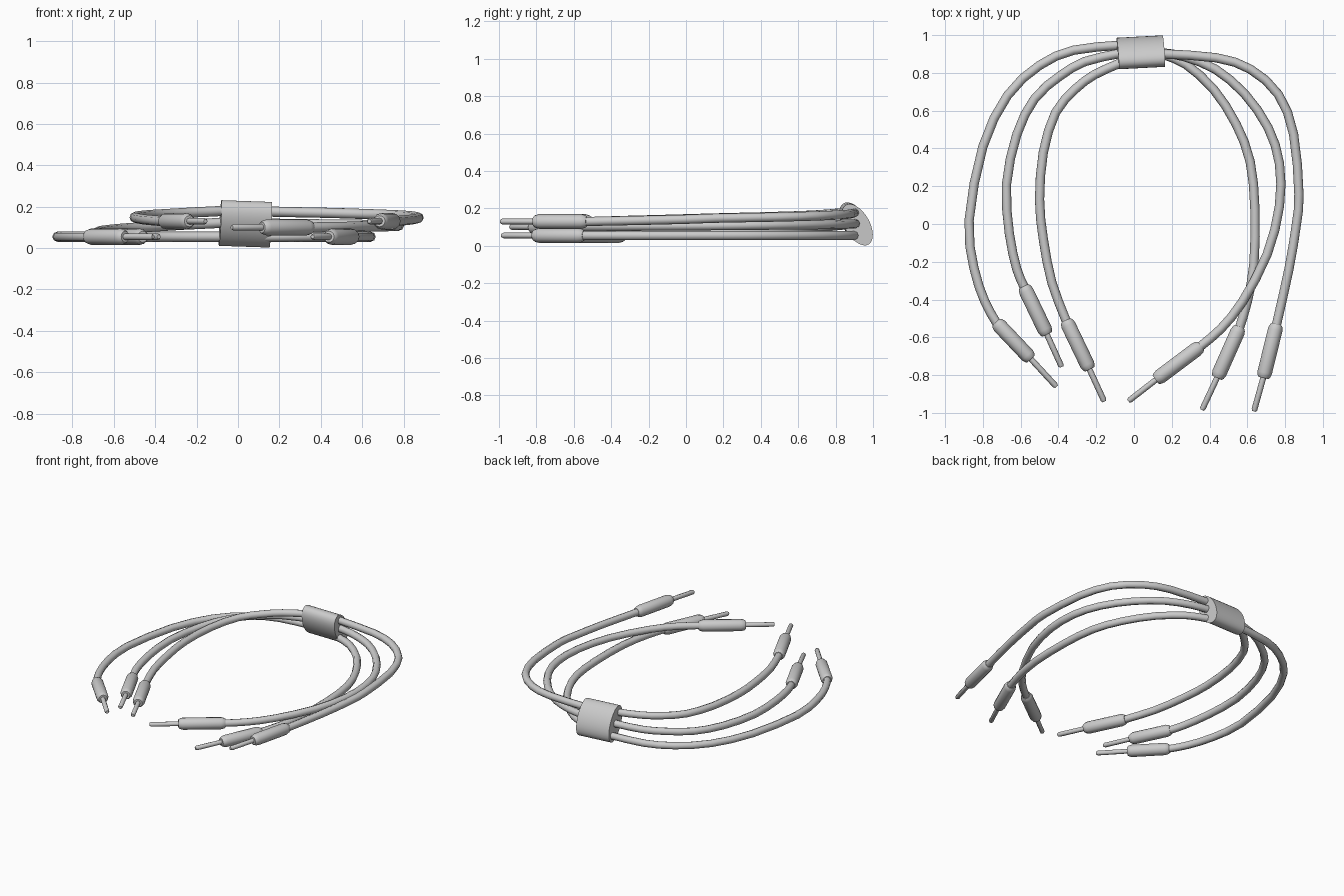
import bpy, math
from mathutils import Vector

if "Cube" in bpy.data.objects:
    bpy.data.objects.remove(bpy.data.objects["Cube"])


def finish(obj, angle=60):
    bpy.ops.object.select_all(action='DESELECT')
    obj.select_set(True)
    bpy.context.view_layer.objects.active = obj
    if obj.type == 'CURVE':
        bpy.ops.object.convert(target='MESH')
    bpy.ops.object.shade_smooth_by_angle(angle=math.radians(angle))


def tube(name, points, radii, res=2):
    """Capped round tube along points, with one radius per point."""
    cu = bpy.data.curves.new(name, 'CURVE')
    cu.dimensions = '3D'
    cu.bevel_depth = 1.0
    cu.bevel_resolution = res
    cu.use_fill_caps = True
    sp = cu.splines.new('POLY')
    sp.points.add(len(points) - 1)
    for p, co, r in zip(sp.points, points, radii):
        p.co = (*co, 1)
        p.radius = r
    obj = bpy.data.objects.new(name, cu)
    bpy.context.collection.objects.link(obj)
    finish(obj)


def smooth_path(pts, n=2):
    """Catmull-Rom subdivision of a path."""
    out = []
    ext = [2 * pts[0] - pts[1]] + pts + [2 * pts[-1] - pts[-2]]
    for a, b, c, d in zip(ext, ext[1:], ext[2:], ext[3:]):
        for i in range(n):
            t = i / n
            out.append(0.5 * (2 * b + (c - a) * t + (2 * a - 5 * b + 4 * c - d) * t * t
                              + (3 * b - a - 3 * c + d) * t ** 3))
    return out + [pts[-1]]


def lead(name, path, housing_end, pin_end, z0, z1):
    """Wire, plug housing and metal pin of one jumper lead."""
    n = len(path) - 1
    pts = [Vector((x, y, z0 + (z1 - z0) * i / n)) for i, (x, y) in enumerate(path)]
    a = pts[-1]
    b = Vector((*housing_end, z1))
    c = Vector((*pin_end, z1))
    wire = smooth_path(pts) + [a.lerp(b, 0.15)]
    tube(name + "_wire", wire, [0.0245] * len(wire))
    ts = (0, 0.035, 0.1, 0.9, 0.965, 1)
    tube(name + "_plug", [a.lerp(b, t) for t in ts],
         (0.027, 0.034, 0.039, 0.039, 0.034, 0.027), 4)
    start = b.lerp(a, 0.1)
    tube(name + "_pin", [start, start.lerp(c, 0.95), c], (0.0155, 0.0155, 0.010))


# Left-hand leads
lead("left_outer", [(-.03, .95), (-.09, .945), (-.32, .92), (-.50, .84), (-.67, .68), (-.80, .41),
     (-.873, .02), (-.848, -.23), (-.79, -.41), (-.73, -.52)],
     (-.545, -.715), (-.41, -.862), .055, .055)
lead("left_middle", [(-.03, .91), (-.09, .90), (-.26, .86), (-.39, .785), (-.525, .665),
     (-.62, .475), (-.675, .21), (-.66, -.05), (-.62, -.24), (-.583, -.33)],
     (-.46, -.585), (-.383, -.757), .13, .055)
lead("left_inner", [(-.03, .87), (-.09, .845), (-.21, .79), (-.31, .715), (-.415, .59), (-.48, .38),
     (-.50, .13), (-.48, -.08), (-.435, -.31), (-.36, -.51)],
     (-.235, -.77), (-.157, -.94), .185, .13)

# Right-hand leads
lead("right_outer", [(.10, .90), (.16, .90), (.435, .88), (.615, .82), (.765, .685), (.845, .475),
     (.873, .16), (.86, 0), (.82, -.24), (.755, -.53)],
     (.685, -.815), (.635, -.992), .182, .13)
lead("right_middle", [(.10, .91), (.16, .905), (.27, .885), (.43, .82), (.585, .69), (.71, .51),
     (.77, .32), (.77, .095), (.705, -.16), (.575, -.41), (.46, -.555), (.355, -.645)],
     (.115, -.825), (-.03, -.938), .12, .10)
lead("right_inner", [(.10, .915), (.16, .895), (.275, .845), (.42, .715), (.54, .53), (.615, .33),
     (.64, .08), (.635, -.21), (.60, -.41), (.56, -.545)],
     (.44, -.815), (.36, -.985), .055, .055)

# Oval sleeve binding the bundle, tilted about its own length
bpy.ops.mesh.primitive_cylinder_add(vertices=32, radius=1, depth=1)
sleeve = bpy.context.object
sleeve.name = "bundle_sleeve"
for v in sleeve.data.vertices:
    y, z = v.co.x * 0.066, v.co.y * 0.122
    s, c = math.sin(math.radians(30)), math.cos(math.radians(30))
    v.co = (v.co.z * 0.245, y * c - z * s, y * s + z * c)
sleeve.location = (.036, .909, .117)
sleeve.rotation_euler = (0, math.radians(2), math.radians(3))
# keep the normals outward after the axis swap
bpy.ops.object.mode_set(mode='EDIT')
bpy.ops.mesh.select_all(action='SELECT')
bpy.ops.mesh.normals_make_consistent(inside=False)
bpy.ops.object.mode_set(mode='OBJECT')
finish(sleeve)
